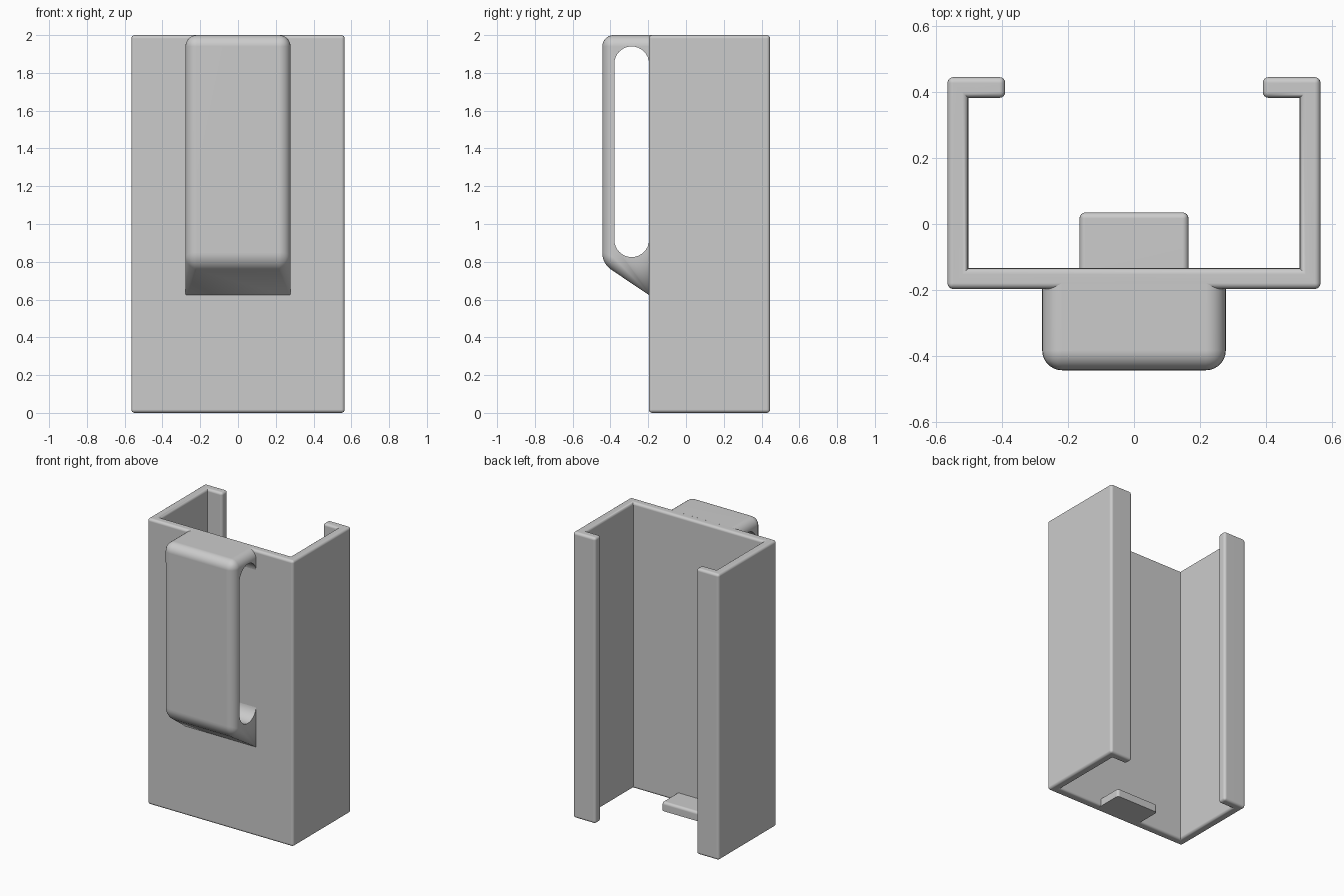
import bpy, bmesh, math
from mathutils import Vector

if "Cube" in bpy.data.objects:
    bpy.data.objects.remove(bpy.data.objects["Cube"])

GREY = bpy.data.materials.new("plain grey")
GREY.diffuse_color = (0.6, 0.6, 0.6, 1)
GREY.use_nodes = True
GREY.node_tree.nodes["Principled BSDF"].inputs["Base Color"].default_value = GREY.diffuse_color


def extrude(points, direction):
    """Closed solid from a planar outline pushed along a direction."""
    bm = bmesh.new()
    face = bm.faces.new([bm.verts.new(p) for p in points])
    ext = bmesh.ops.extrude_face_region(bm, geom=[face])
    bmesh.ops.translate(bm, vec=Vector(direction),
                        verts=[g for g in ext["geom"] if isinstance(g, bmesh.types.BMVert)])
    bmesh.ops.recalc_face_normals(bm, faces=bm.faces)
    return bm


def round_edges(bm, edges, radius, segments):
    bmesh.ops.bevel(bm, geom=edges, offset=radius, offset_type='OFFSET',
                    segments=segments, profile=0.5, affect='EDGES', clamp_overlap=True)


def make_object(name, bm):
    mesh = bpy.data.meshes.new(name)
    bm.to_mesh(mesh)
    bm.free()
    mesh.materials.append(GREY)
    obj = bpy.data.objects.new(name, mesh)
    bpy.context.collection.objects.link(obj)
    return obj


def smooth(obj):
    bpy.ops.object.select_all(action='DESELECT')
    obj.select_set(True)
    bpy.context.view_layer.objects.active = obj
    bpy.ops.object.shade_smooth_by_angle(angle=math.radians(35))
    mod = obj.modifiers.new("flat_face_normals", 'WEIGHTED_NORMAL')
    mod.keep_sharp = True


H, W, WALL = 2.0, 0.565, 0.063
FRONT, BACK, LIP, R = -0.197, 0.445, 0.39, 0.018

# Channel body: front wall, two sides and two back lips
half = [(W, FRONT), (W, BACK), (LIP, BACK), (LIP, BACK - WALL),
        (W - WALL, BACK - WALL), (W - WALL, FRONT + WALL)]
outline = half + [(-x, y) for x, y in reversed(half)]
bm = extrude([(x, y, 0) for x, y in outline], (0, 0, H))
bm.normal_update()
round_edges(bm, [e for e in bm.edges if e.is_convex], R, 4)
channel = make_object("holder_channel", bm)
smooth(channel)

# Bottom stop tab
T, TAB_BACK, TAB_FRONT = 0.165, 0.035, -0.15
bm = extrude([(-T, TAB_FRONT, 0), (T, TAB_FRONT, 0), (T, TAB_BACK, 0), (-T, TAB_BACK, 0)],
             (0, 0, 0.063))
round_edges(bm, [e for e in bm.edges if any(v.co.y > 0 for v in e.verts)
                 and not all(abs(v.co.x) > T - 0.001 and v.co.z < 0.001 for v in e.verts)],
            R, 4)
smooth(make_object("bottom_stop_tab", bm))

# Belt clip: wedge-bottomed block with rounded outer edges
C, ROOT, FACE = 0.278, -0.18, -0.443
side = [(ROOT, H), (FACE, H), (FACE, 0.79), (ROOT, 0.613)]
bm = extrude([(-C, y, z) for y, z in side], (2 * C, 0, 0))
round_edges(bm, [e for e in bm.edges if any(v.co.y < ROOT - 0.01 for v in e.verts)], 0.06, 7)
# the rounding of the sloped underside fades out at the wall
for v in bm.verts:
    if v.co.y > ROOT - 0.002 and v.co.z < 0.8 and abs(v.co.x) > C - 0.065:
        v.co = (math.copysign(C, v.co.x), ROOT, 0.613)
bmesh.ops.remove_doubles(bm, verts=bm.verts, dist=0.0005)
bmesh.ops.recalc_face_normals(bm, faces=bm.faces)
clip = make_object("belt_clip", bm)

# Belt slot through the clip
r, cy, z0, z1, n = 0.092, -0.2875, 0.917, 1.848, 16
slot = [(cy + r * math.cos(math.pi * i / n), z1 + r * math.sin(math.pi * i / n))
        for i in range(n + 1)]
slot += [(cy - r * math.cos(math.pi * i / n), z0 - r * math.sin(math.pi * i / n))
         for i in range(n + 1)]
cutter = make_object("slot_cutter", extrude([(-0.5, y, z) for y, z in slot], (1, 0, 0)))
cut = clip.modifiers.new("belt_slot", 'BOOLEAN')
cut.operation, cut.solver, cut.object = 'DIFFERENCE', 'EXACT', cutter
bpy.context.view_layer.objects.active = clip
clip.select_set(True)
bpy.ops.object.modifier_apply(modifier=cut.name)
cutter.hide_render = True
cutter.hide_set(True)
smooth(clip)
